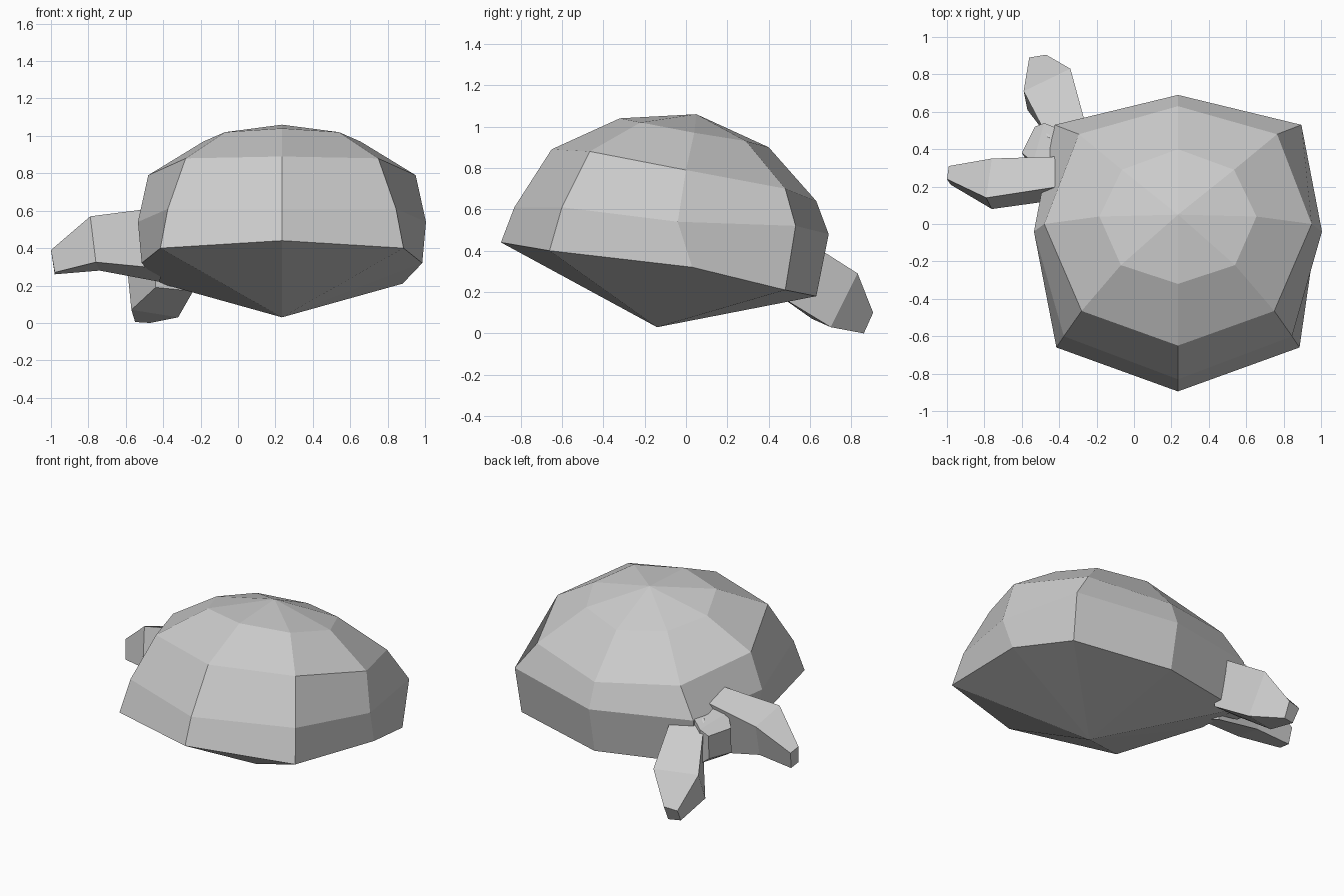
import bpy, bmesh
from mathutils import Vector

cube = bpy.data.objects.get("Cube")
if cube:
    bpy.data.objects.remove(cube, do_unlink=True)

cloth = bpy.data.materials.new("cloth grey")
cloth.use_nodes = True
cloth.diffuse_color = (0.6, 0.6, 0.6, 1)
cloth.node_tree.nodes["Principled BSDF"].inputs["Base Color"].default_value = (0.6, 0.6, 0.6, 1)

MID = 0.235  # x of the cap's mirror plane


def loft(name, rings, start=None, end=None):
    """Skin a list of equal rings; close each end with a point fan or a flat face."""
    bm = bmesh.new()
    loops = [[bm.verts.new(p) for p in ring] for ring in rings]
    n = len(loops[0])
    for a, b in zip(loops, loops[1:]):
        for i in range(n):
            j = (i + 1) % n
            bm.faces.new((a[i], a[j], b[j], b[i]))
    for loop, tip in ((loops[0], start), (loops[-1], end)):
        if tip:
            t = bm.verts.new(tip)
            for i in range(n):
                bm.faces.new((loop[i], loop[(i + 1) % n], t))
        else:
            bm.faces.new(loop)
    bmesh.ops.recalc_face_normals(bm, faces=bm.faces)
    mesh = bpy.data.meshes.new(name)
    bm.to_mesh(mesh)
    bm.free()
    mesh.materials.append(cloth)
    obj = bpy.data.objects.new(name, mesh)
    bpy.context.collection.objects.link(obj)
    return obj


def mirrored_ring(half):
    """Half ring from front to back as (half width, y, z), mirrored to eight points."""
    right = [Vector((MID + w, y, z)) for w, y, z in half]
    left = [Vector((MID - w, y, z)) for w, y, z in half[-2:0:-1]]
    return right + left


# Cap: crown, upper band, widest band and lower rim
crown = [(0, -.32, 1.04), (.305, -.22, 1.02), (.42, .04, .97), (.3, .29, .93), (0, .40, .90)]
upper = [(0, -.65, .89), (.515, -.465, .88), (.715, 0, .79), (.53, .48, .70), (0, .63, .64)]
widest = [(0, -.83, .61), (.61, -.60, .61), (.77, -.04, .54), (.66, .53, .52), (0, .69, .48)]
rim = [(0, -.895, .44), (.65, -.66, .40), (.75, .03, .32), (.645, .48, .21), (0, .63, .18)]
loft("bandana_cap", [mirrored_ring(r) for r in (crown, upper, widest, rim)],
     start=(MID, .05, 1.06), end=(MID, -.14, .03))

# Tie end that points sideways
loft("side_tie", [
    [(-.40, .20, .62), (-.40, .13, .29), (-.42, .30, .22), (-.42, .36, .57)],
    [(-.79, .14, .57), (-.76, .08, .325), (-.74, .28, .28), (-.76, .35, .50)],
    [(-1.0, .24, .39), (-.98, .21, .27), (-.98, .29, .26), (-.99, .31, .37)]])

# Tie end that hangs backward
loft("back_tie", [
    [(-.25, .50, .50), (-.24, .47, .17), (-.44, .44, .19), (-.46, .46, .52)],
    [(-.34, .83, .29), (-.32, .70, .03), (-.57, .61, .07), (-.59, .71, .27)],
    [(-.47, .905, .10), (-.47, .86, 0), (-.55, .84, .005), (-.56, .89, .09)]])

# Knot between the tie ends
loft("knot", [
    [(-.38, .50, .56), (-.38, .50, .25), (-.42, .30, .25), (-.42, .30, .56)],
    [(-.48, .54, .48), (-.48, .53, .25), (-.54, .33, .25), (-.54, .33, .53)],
    [(-.53, .52, .44), (-.52, .50, .28), (-.58, .35, .28), (-.60, .38, .46)]])
